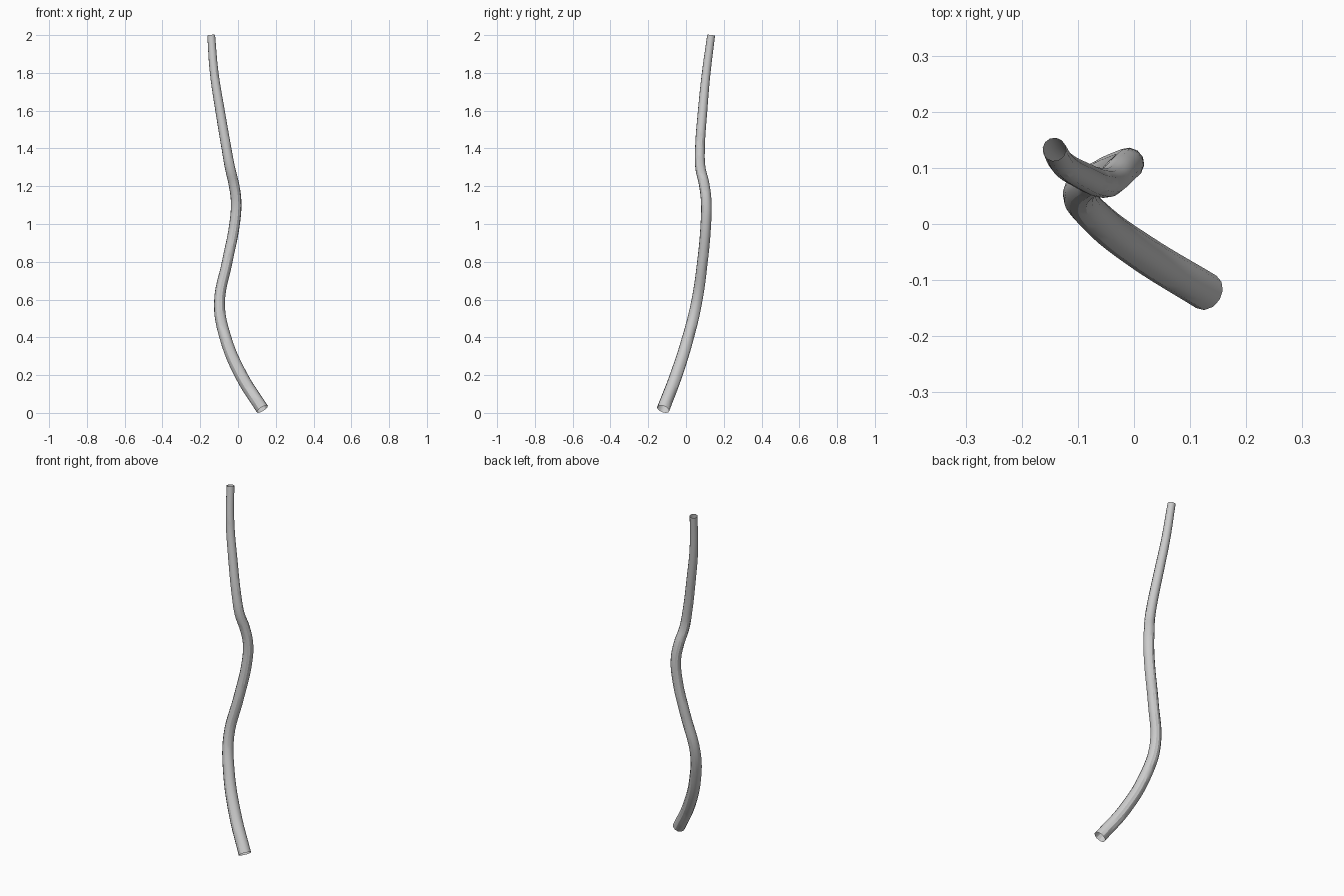
import bpy

if "Cube" in bpy.data.objects:
    bpy.data.objects.remove(bpy.data.objects["Cube"])

# Centre line of the tapered, wavy tube: x, y, z, radius
PATH = [
    (0.129, -0.121, 0.020, 0.034),
    (0.016, -0.052, 0.20, 0.033),
    (-0.067, 0.011, 0.40, 0.031),
    (-0.098, 0.055, 0.58, 0.029),
    (-0.057, 0.087, 0.80, 0.028),
    (-0.018, 0.105, 1.00, 0.028),
    (-0.010, 0.107, 1.12, 0.028),
    (-0.022, 0.096, 1.21, 0.028),
    (-0.043, 0.076, 1.30, 0.027),
    (-0.061, 0.074, 1.40, 0.026),
    (-0.095, 0.088, 1.60, 0.025),
    (-0.126, 0.107, 1.80, 0.023),
    (-0.142, 0.133, 1.999, 0.021),
]

curve = bpy.data.curves.new("stem", "CURVE")
curve.dimensions = "3D"
curve.resolution_u = 6
curve.bevel_depth = 1.0        # each point's radius is the true radius
curve.bevel_resolution = 4     # 12 sides, open ends
curve.use_fill_caps = False

spline = curve.splines.new("BEZIER")
spline.bezier_points.add(len(PATH) - 1)
for p, (x, y, z, r) in zip(spline.bezier_points, PATH):
    p.co = (x, y, z)
    p.radius = r
    p.handle_left_type = p.handle_right_type = "AUTO"

# Bake the swept tube to a smooth mesh
stem = bpy.data.objects.new("stem", curve)
bpy.context.collection.objects.link(stem)
bpy.context.view_layer.objects.active = stem
stem.select_set(True)
bpy.ops.object.convert(target="MESH")
bpy.ops.object.shade_smooth_by_angle()
